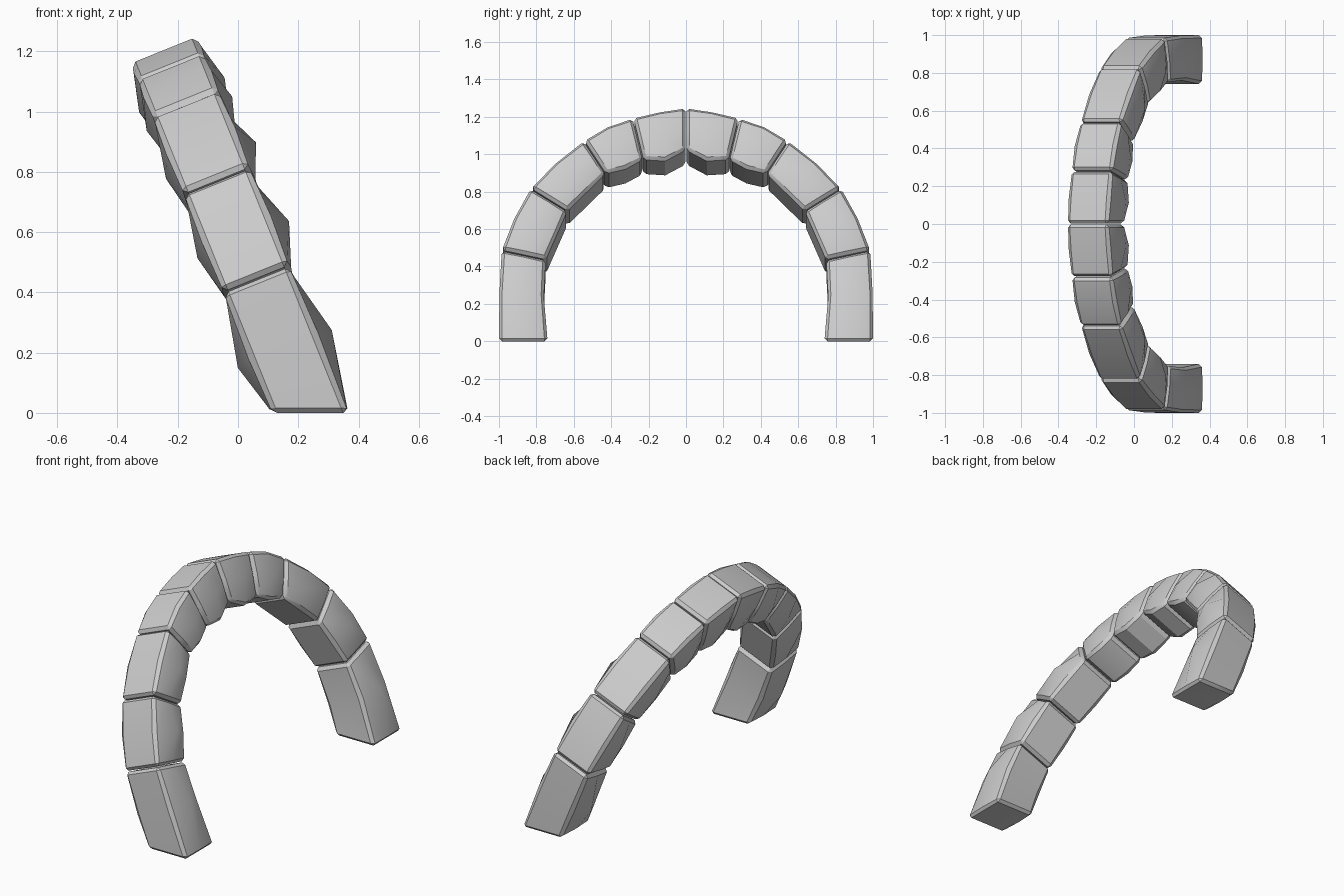
import bpy, bmesh, math
from mathutils import Vector

if "Cube" in bpy.data.objects:
    bpy.data.objects.remove(bpy.data.objects["Cube"])

LEAN = math.radians(22)          # whole arch leans toward -x
C, S = math.cos(LEAN), math.sin(LEAN)
HALF = 0.117                     # half thickness of a stone at its joints

# Joints in the leaning plane: outer (y, height), inner (y, height)
JOINTS = [((1.0, 0.0), (0.74, 0.0)),
          ((0.985, 0.482), (0.75, 0.428)),
          ((0.83, 0.838), (0.635, 0.709)),
          ((0.545, 1.113), (0.43, 0.924)),
          ((0.283, 1.243), (0.23, 1.005)),
          ((0.0, 1.302), (0.0, 1.06))]
# Per stone: bulge of +side, -side, outer face, inner face
BULGE = [(0.052, 0.050, 0.005, -0.015),
         (0.056, 0.038, 0.012, 0.0),
         (0.052, 0.036, 0.012, 0.0),
         (0.036, 0.036, 0.015, 0.015),
         (0.036, 0.036, 0.006, 0.035)]


def place(y, u, t, side, ground=False):
    if ground:                   # foot is cut level with the floor
        u = -t * S / C
    return Vector((0.24 + t * C - u * S, y * side, u * C + t * S))


def ring(outer, inner, side, ground=False, bulge=(0, 0, 0, 0)):
    """Eight points round a stone, with optional swelling."""
    bp, bm_, bo, bi = bulge
    o, i = Vector(outer), Vector(inner)
    d = (o - i).normalized()
    o, i = o + d * bo, i - d * bi
    m = (o + i) / 2
    pts = [(o, -HALF), (o, 0), (o, HALF), (m, HALF + bp),
           (i, HALF), (i, 0), (i, -HALF), (m, -HALF - bm_)]
    return [place(p.x, p.y, t, side, ground) for p, t in pts]


def stone(k, side):
    (o0, i0), (o1, i1) = JOINTS[k], JOINTS[k + 1]
    o0, i0, o1, i1 = map(Vector, (o0, i0, o1, i1))
    om, im = (o0 + o1) / 2, (i0 + i1) / 2
    # small gap at each joint
    gap = (om + im - o0 - i0).normalized() * 0.003
    rings = [ring(o0 + gap, i0 + gap, side, k == 0),
             ring(om, im, side, bulge=BULGE[k]),
             ring(o1 - gap, i1 - gap, side)]
    bm = bmesh.new()
    vs = [[bm.verts.new(p) for p in r] for r in rings]
    for a, b in zip(vs, vs[1:]):
        for j in range(8):
            n = (j + 1) % 8
            bm.faces.new((a[j], a[n], b[n], b[j]))
    bm.faces.new(vs[0])
    bm.faces.new(vs[-1])
    bmesh.ops.recalc_face_normals(bm, faces=bm.faces)
    name = "arch_stone_%d_%s" % (k + 1, "back" if side > 0 else "front")
    me = bpy.data.meshes.new(name)
    bm.to_mesh(me)
    bm.free()
    ob = bpy.data.objects.new(name, me)
    bpy.context.collection.objects.link(ob)
    # worn, chamfered edges
    bev = ob.modifiers.new("chamfer", 'BEVEL')
    bev.width = 0.016
    bev.segments = 1
    bev.limit_method = 'ANGLE'
    bev.angle_limit = math.radians(48)
    bpy.ops.object.select_all(action='DESELECT')
    ob.select_set(True)
    bpy.context.view_layer.objects.active = ob
    bpy.ops.object.modifier_apply(modifier=bev.name)
    bpy.ops.object.shade_smooth_by_angle(angle=math.radians(30))


# Five stones on each side, meeting at the crown
for side in (-1, 1):
    for k in range(5):
        stone(k, side)
